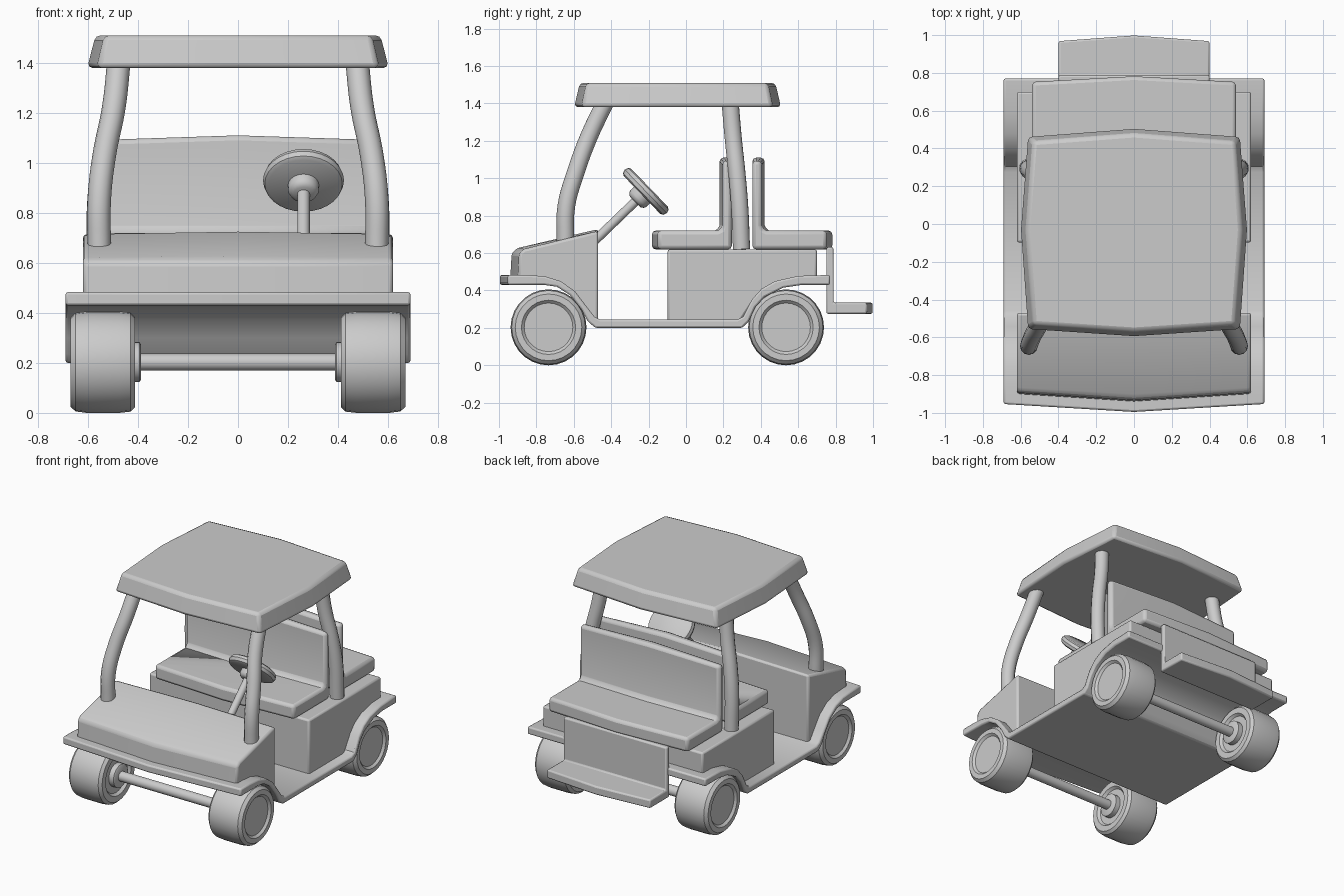
import bpy, bmesh, math
from mathutils import Matrix, Vector

if "Cube" in bpy.data.objects:
    bpy.data.objects.remove(bpy.data.objects["Cube"])


def finish(name, bm, bevel=0.0, segs=2, angle=35):
    bmesh.ops.recalc_face_normals(bm, faces=bm.faces)
    me = bpy.data.meshes.new(name)
    bm.to_mesh(me)
    bm.free()
    ob = bpy.data.objects.new(name, me)
    bpy.context.collection.objects.link(ob)
    if bevel:
        b = ob.modifiers.new("bevel", 'BEVEL')
        b.width, b.segments = bevel, segs
        b.limit_method, b.angle_limit = 'ANGLE', math.radians(40)
    bpy.ops.object.select_all(action='DESELECT')
    ob.select_set(True)
    bpy.context.view_layer.objects.active = ob
    bpy.ops.object.shade_smooth_by_angle(angle=math.radians(angle))
    return ob


def prism(name, pts, w, bevel=0.012):
    """Side profile (y, z, bow_y, bow_z) across the width; bow moves the outer edges."""
    bm = bmesh.new()
    cols = []
    for x in (-w, 0, w):
        col = []
        for p in pts:
            dy, dz = p[2:] if len(p) == 4 and x else (0, 0)
            col.append(bm.verts.new((x, p[0] + dy, p[1] + dz)))
        cols.append(col)
    n = len(pts)
    for a, b in zip(cols, cols[1:]):
        for i in range(n):
            j = (i + 1) % n
            bm.faces.new((a[i], a[j], b[j], b[i]))
    bm.faces.new(cols[0])
    bm.faces.new(cols[2])
    return finish(name, bm, bevel)


def lathe(name, prof, matrix, steps=28):
    """Spin an (axial, radius) profile about local z, then place it."""
    bm = bmesh.new()
    vs = [bm.verts.new((r, 0, a)) for a, r in prof]
    es = [bm.edges.new(e) for e in zip(vs, vs[1:])]
    bmesh.ops.spin(bm, geom=vs + es, axis=(0, 0, 1), cent=(0, 0, 0),
                   angle=2 * math.pi, steps=steps)
    bmesh.ops.remove_doubles(bm, verts=bm.verts, dist=1e-4)
    bmesh.ops.transform(bm, matrix=matrix, verts=bm.verts)
    return finish(name, bm)


def tube(name, path, radius):
    cu = bpy.data.curves.new(name, 'CURVE')
    cu.dimensions = '3D'
    cu.bevel_depth, cu.bevel_resolution, cu.use_fill_caps = radius, 4, True
    cu.resolution_u = 5
    sp = cu.splines.new('BEZIER')
    sp.bezier_points.add(len(path) - 1)
    for bp, co in zip(sp.bezier_points, path):
        bp.co = co
        bp.handle_left_type = bp.handle_right_type = 'AUTO'
    ob = bpy.data.objects.new(name, cu)
    bpy.context.collection.objects.link(ob)
    bpy.ops.object.select_all(action='DESELECT')
    ob.select_set(True)
    bpy.context.view_layer.objects.active = ob
    bpy.ops.object.convert(target='MESH')
    bpy.ops.object.shade_smooth_by_angle(angle=math.radians(40))


# floor pan with wheel arches, one bent sheet
upper = [(-.995, .483, .042, 0), (-.85, .483), (-.755, .476), (-.67, .45), (-.594, .396),
         (-.54, .325), (-.49, .26), (-.46, .245), (.275, .245), (.305, .26), (.353, .353),
         (.405, .41), (.476, .45), (.6, .478), (.77, .483)]
lower = [(.77, .43), (.62, .43), (.52, .415), (.42, .365), (.37, .31), (.335, .235), (.3, .2),
         (-.485, .2), (-.525, .235), (-.56, .3), (-.62, .375), (-.69, .42), (-.76, .43),
         (-.995, .43, .042, 0)]
prism("floor_pan", upper + lower, .69, .01)

# front cowl
prism("front_cowl", [(-.94, .46, .04, 0), (-.932, .6, .04, 0), (-.9, .627, .035, -.005),
                     (-.47, .728, 0, -.01), (-.47, .22), (-.5, .25), (-.594, .375),
                     (-.68, .43), (-.76, .46)], .62, .015)

# rear body under the seats
prism("rear_body", [(-.098, .22), (-.098, .62), (.7, .62), (.7, .46), (.61, .46),
                    (.476, .43), (.353, .33), (.28, .22)], .62)

# back-to-back seats, mirrored about y = 0.3
seat = [(-.182, .62, .03, 0), (-.182, .72, .03, 0), (.155, .72, .015, 0), (.173, .728, .015, 0),
        (.18, .75, .015, 0), (.18, 1.11, .015, -.018), (.245, 1.11, 0, -.018), (.245, .62)]
for name, s in (("front_seat", 1), ("rear_seat", -1)):
    pts = [(.3 + s * (p[0] - .3), p[1]) + ((s * p[2], p[3]) if len(p) == 4 else ())
           for p in seat]
    prism(name, pts, .54, .02)

# rear footrest
prism("footrest", [(.75, .632), (.788, .632), (.788, .335), (.998, .335, -.03, 0),
                   (.998, .275, -.03, 0), (.75, .275)], .4, .01)

# roof canopy, eight-point outline tapering upward
bm = bmesh.new()
outline = [(0, -.598), (.565, -.56), (.603, -.03), (.565, .465),
           (0, .508), (-.565, .465), (-.603, -.03), (-.565, -.56)]
rings = [[bm.verts.new((x * k, -.045 + (y + .045) * k, z)) for x, y in outline]
         for z, k in ((1.38, 1), (1.51, .945))]
bm.faces.new(rings[0])
bm.faces.new(rings[1])
for i in range(8):
    j = (i + 1) % 8
    bm.faces.new((rings[0][i], rings[0][j], rings[1][j], rings[1][i]))
finish("roof", bm, .02)

# roof posts
for s, side in ((1, "right"), (-1, "left")):
    tube(f"front_post_{side}", [(s * .555, -.645, .66), (s * .555, -.64, .85), (s * .535, -.59, 1.03),
                                (s * .497, -.52, 1.22), (s * .475, -.425, 1.42)], .047)
    tube(f"rear_post_{side}", [(s * .56, .297, .62), (s * .557, .287, .85), (s * .535, .272, 1.03),
                               (s * .497, .252, 1.22), (s * .475, .235, 1.42)], .047)

# steering wheel, hub and column along a tilted axis
tilt = Matrix.Translation((.262, -.215, .93)) @ Matrix.Rotation(math.radians(-46), 4, 'X')
lathe("steering_wheel", [(-.028, 0), (-.028, .14), (-.02, .155), (0, .162), (.02, .155),
                         (.028, .14), (.028, 0)], tilt)
lathe("steering_hub", [(-.08, 0), (-.08, .04), (-.07, .055), (-.055, .062), (-.02, .062),
                       (-.02, 0)], tilt, 20)
lathe("steering_column", [(-.42, 0), (-.42, .025), (-.02, .025), (-.02, 0)], tilt, 14)

# wheels and axles
tyre = [(.388, 0), (.388, .07), (.394, .08), (.43, .08), (.43, .125), (.412, .14), (.412, .18),
        (.43, .198), (.475, .203), (.605, .203), (.65, .197), (.67, .178), (.67, .145),
        (.655, .13), (.655, 0)]
for end, y in (("front", -.735), ("rear", .535)):
    for side, s in (("right", 1), ("left", -1)):
        m = Matrix.Translation((0, y, .203)) @ Matrix.Rotation(s * math.pi / 2, 4, 'Y')
        lathe(f"{end}_wheel_{side}", tyre, m)
    lathe(f"{end}_axle", [(-.4, 0), (-.4, .034), (.4, .034), (.4, 0)], m, 16)
